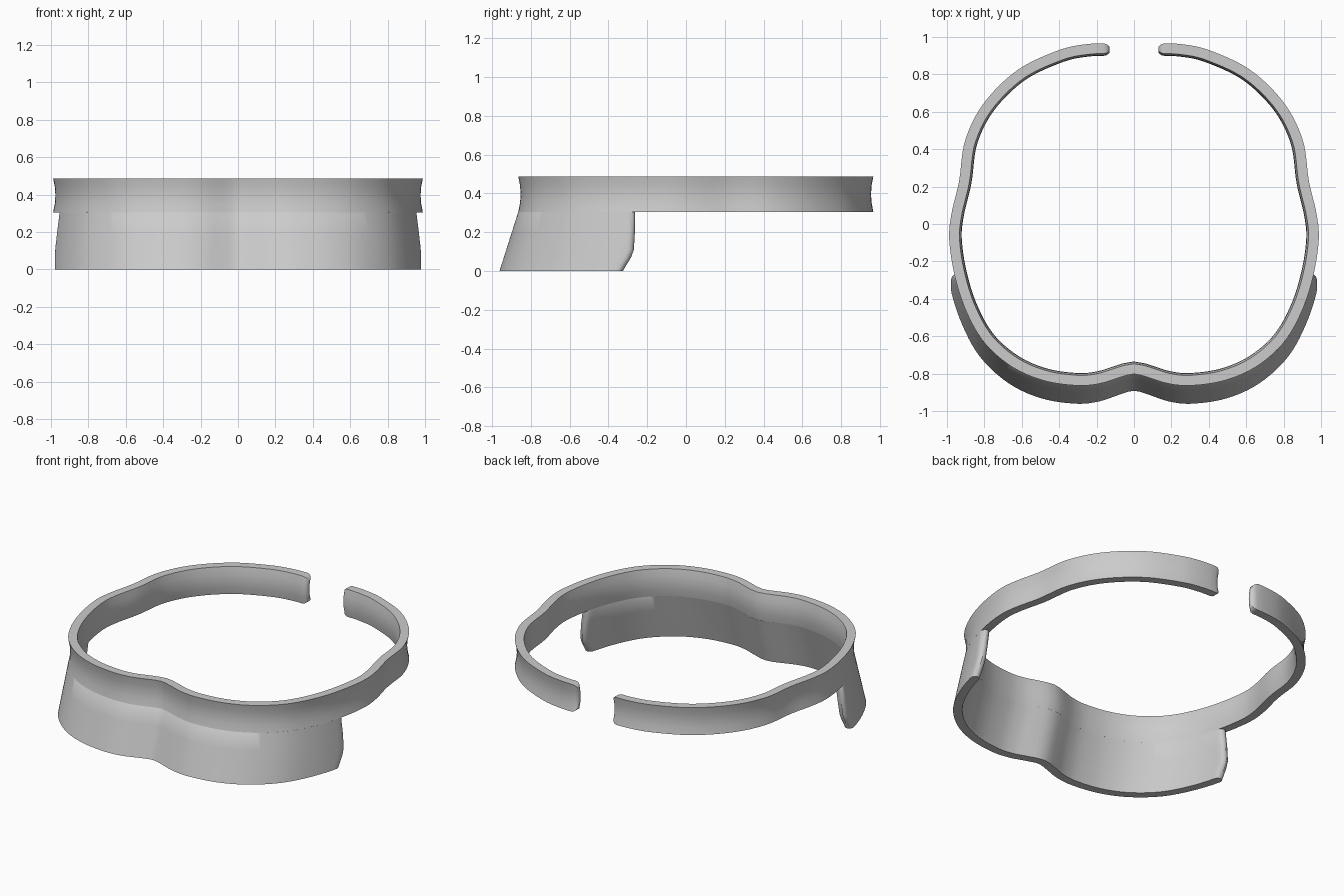
import bpy, bmesh, math
from mathutils import Vector

if "Cube" in bpy.data.objects:
    bpy.data.objects.remove(bpy.data.objects["Cube"], do_unlink=True)

mat = bpy.data.materials.new("light_grey")
mat.use_nodes = True
GREY = (0.6, 0.6, 0.6, 1)
mat.diffuse_color = GREY
mat.node_tree.nodes["Principled BSDF"].inputs["Base Color"].default_value = GREY

TOP, SEAM, THICK, BOW = 0.487, 0.305, 0.055, 0.012

# Outer outline of the band, from the front notch round to the open back
half = [(0, -.802), (.08, -.822), (.18, -.853), (.3, -.864), (.48, -.838),
        (.65, -.765), (.8, -.635), (.9, -.46), (.96, -.27), (.988, -.08),
        (.975, .06), (.935, .23), (.902, .45), (.8, .65), (.62, .825),
        (.4, .93), (.25, .962), (.13, .966)]
ctrl = [Vector((-x, y)) for x, y in half[:0:-1]] + [Vector(p) for p in half]


def spline(pts, steps=16):
    """Smooth curve through the points."""
    out = []
    for i in range(len(pts) - 1):
        b, c = pts[i], pts[i + 1]
        a = pts[i - 1] if i else b * 2 - c
        d = pts[i + 2] if i + 2 < len(pts) else c * 2 - b
        for k in range(steps):
            t = k / steps
            out.append(0.5 * (2 * b + (c - a) * t + (2 * a - 5 * b + 4 * c - d) * t ** 2
                              + (3 * b - a - 3 * c + d) * t ** 3))
    return out + [pts[-1]]


path = spline(ctrl)
dist = [0.0]
for p, q in zip(path, path[1:]):
    dist.append(dist[-1] + (q - p).length)
LENGTH = dist[-1]
MID = LENGTH / 2


def at(s):
    """Point and outward normal at a distance along the path."""
    i = 0
    while i < len(path) - 2 and dist[i + 1] < s:
        i += 1
    t = (s - dist[i]) / (dist[i + 1] - dist[i])
    lo, hi = path[max(i - 2, 0)], path[min(i + 3, len(path) - 1)]
    tan = (hi - lo).normalized()
    return path[i].lerp(path[i + 1], t), Vector((tan.y, -tan.x))


def stations(length, count, r):
    """Even steps, with closer steps over the rounded ends."""
    ends = [r * (1 - math.cos(math.radians(a))) for a in (8, 25, 45, 65, 90)]
    core = [r + (length - 2 * r) * i / count for i in range(1, count)]
    return ends + core + [length - e for e in reversed(ends)]


def roundness(d, r):
    return math.sqrt(1 - (1 - d / r) ** 2) if d < r else 1.0


def sweep(name, rings):
    """Skin a closed tube through the rings."""
    bm = bmesh.new()
    rows = [[bm.verts.new(p) for p in ring] for ring in rings]
    n = len(rows[0])
    for a, b in zip(rows, rows[1:]):
        for j in range(n):
            k = (j + 1) % n
            bm.faces.new((a[j], a[k], b[k], b[j]))
    bm.faces.new(rows[0])
    bm.faces.new(reversed(rows[-1]))
    bmesh.ops.recalc_face_normals(bm, faces=bm.faces)
    mesh = bpy.data.meshes.new(name)
    bm.to_mesh(mesh)
    bm.free()
    mesh.materials.append(mat)
    obj = bpy.data.objects.new(name, mesh)
    bpy.context.collection.objects.link(obj)
    bpy.ops.object.select_all(action='DESELECT')
    obj.select_set(True)
    bpy.context.view_layer.objects.active = obj
    bpy.ops.object.shade_smooth_by_angle(angle=math.radians(35))


# Head band: bowed strip with rounded tips
R = 0.035
rings = []
for s in stations(LENGTH, 150, R):
    p, n = at(s)
    k = roundness(min(s, LENGTH - s), R)
    h = (TOP - SEAM) / 2 - R * (1 - k)
    ring = []
    for side, order in ((1, (1, .5, 0, -.5, -1)), (-1, (-1, -.5, 0, .5, 1))):
        for v in order:
            off = -THICK / 2 + side * k * THICK / 2 - BOW * (1 - v * v)
            q = p + n * off
            ring.append((q.x, q.y, (TOP + SEAM) / 2 + v * h))
    rings.append(ring)
sweep("head_band", rings)

# Flared front skirt: height and the y position of its back edge
levels = [(SEAM + .015, -.27), (SEAM, -.27), (.2, -.27), (.11, -.275),
          (.07, -.29), (.03, -.315), (0, -.333)]


def flare(z):
    f = max(0, (SEAM - z) / SEAM)
    return Vector((1 + .033 * f, 1 + .112 * f))


def reach(z, y_end):
    """Distance from the notch to the skirt's back edge at one level."""
    sc = flare(z).y
    for p, q, d in zip(path[len(path) // 2:], path[len(path) // 2 + 1:], dist[len(path) // 2:]):
        if q.y * sc > y_end:
            return d - MID + (q - p).length * (y_end / sc - p.y) / (q.y - p.y)


spans = [reach(z, y) for z, y in levels]
R = 0.03
rings = []
for s in stations(2 * spans[0], 90, R):
    k = roundness(min(s, 2 * spans[0] - s), R)
    u = s / spans[0] - 1
    outer, inner = [], []
    for (z, _), span in zip(levels, spans):
        p, n = at(MID + u * span)
        sc = flare(z)
        p = Vector((p.x * sc.x, p.y * sc.y))
        tuck = .012 if z > SEAM else 0
        w = (THICK - 2 * tuck) / 2
        for side, rail in ((1, outer), (-1, inner)):
            q = p + n * (-THICK / 2 - tuck / 2 + side * k * w)
            rail.append((q.x, q.y, z))
    rings.append(outer + inner[::-1])
sweep("front_skirt", rings)
